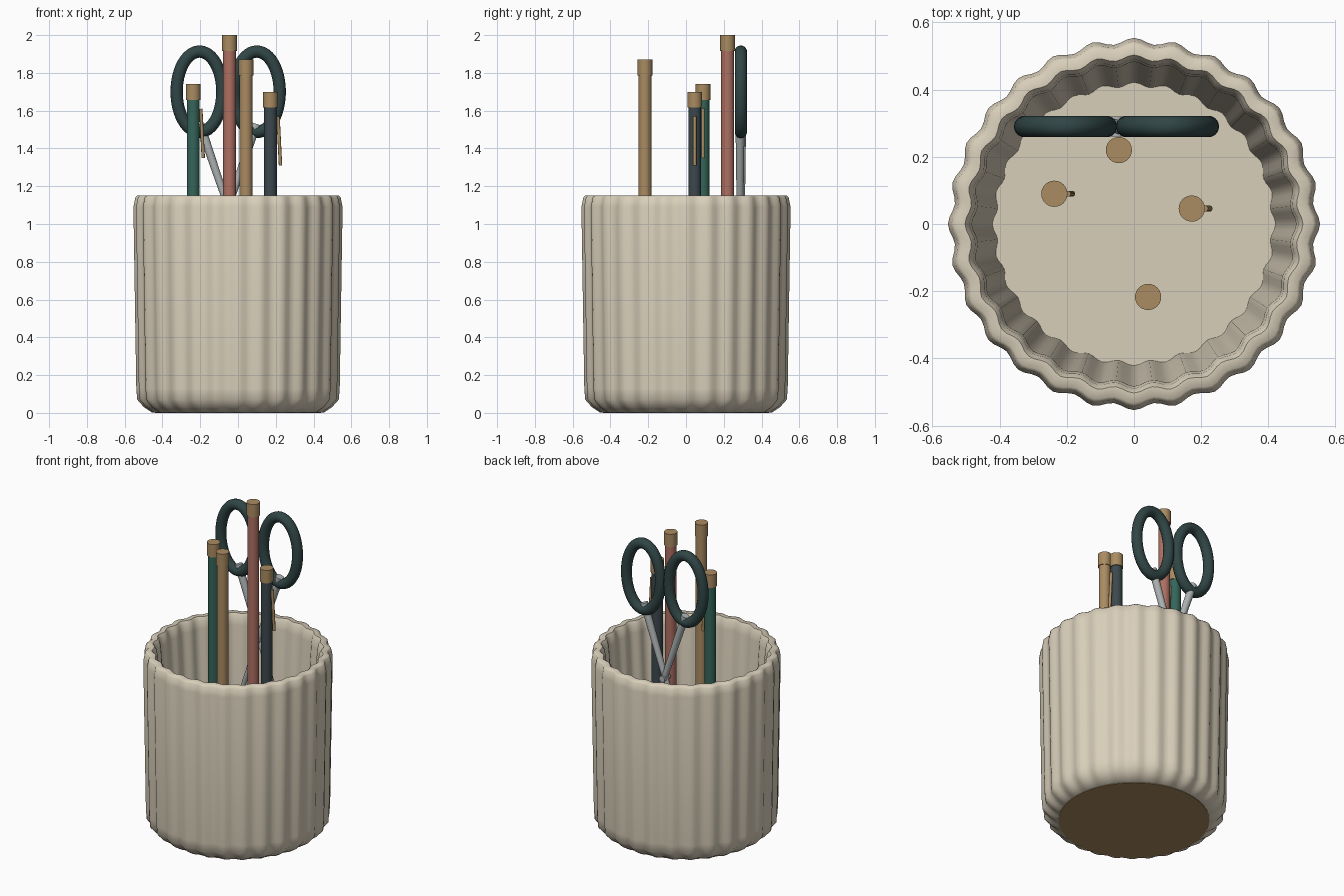
import bpy, bmesh, math
from math import sin, cos, pi
from mathutils import Vector

if "Cube" in bpy.data.objects:
    bpy.data.objects.remove(bpy.data.objects["Cube"])


def material(name, r, g, b):
    m = bpy.data.materials.new(name)
    m.use_nodes = True
    m.diffuse_color = (r, g, b, 1)
    m.node_tree.nodes["Principled BSDF"].inputs["Base Color"].default_value = (r, g, b, 1)
    return m


CREAM = material("cream ceramic", 0.69, 0.62, 0.49)
TAN = material("tan wood", 0.40, 0.26, 0.12)
GREEN = material("green lacquer", 0.035, 0.13, 0.10)
RED = material("terracotta lacquer", 0.42, 0.16, 0.12)
SLATE = material("slate lacquer", 0.045, 0.065, 0.075)
HANDLE = material("dark teal handle", 0.03, 0.06, 0.06)
STEEL = material("steel", 0.42, 0.45, 0.45)


def finish(name, bm, mat, angle=40):
    bmesh.ops.recalc_face_normals(bm, faces=bm.faces)
    me = bpy.data.meshes.new(name)
    bm.to_mesh(me)
    bm.free()
    ob = bpy.data.objects.new(name, me)
    bpy.context.collection.objects.link(ob)
    me.materials.append(mat)
    bpy.ops.object.select_all(action="DESELECT")
    ob.select_set(True)
    bpy.context.view_layer.objects.active = ob
    bpy.ops.object.shade_smooth_by_angle(angle=math.radians(angle))
    return ob


def rod(name, a, b, r, mat, r2=None, sides=24):
    """Cylinder or cone between two points."""
    a, b = Vector(a), Vector(b)
    bm = bmesh.new()
    bmesh.ops.create_cone(bm, cap_ends=True, segments=sides, radius1=r,
                          radius2=r if r2 is None else r2, depth=(b - a).length)
    turn = (b - a).to_track_quat("Z", "Y").to_matrix()
    bmesh.ops.rotate(bm, verts=bm.verts, matrix=turn)
    bmesh.ops.translate(bm, verts=bm.verts, vec=(a + b) / 2)
    return finish(name, bm, mat)


# Ribbed cup: a lathed wall profile whose radius ripples around the axis
RIBS, STEPS = 28, 6
PROFILE = [(0.45, 0.003), (0.49, 0.03), (0.525, 0.07), (0.53, 0.13), (0.545, 1.09),
           (0.535, 1.14), (0.525, 1.15), (0.495, 1.15), (0.482, 1.13), (0.475, 1.08),
           (0.415, 0.08)]
bm = bmesh.new()
rings = []
for r, z in PROFILE:
    ring = []
    for i in range(RIBS * STEPS):
        a = 2 * pi * i / (RIBS * STEPS)
        rr = r * (1 + 0.016 * cos(RIBS * a))
        ring.append(bm.verts.new((rr * cos(a), rr * sin(a), z)))
    rings.append(ring)
for low, high in zip(rings, rings[1:]):
    for i in range(len(low)):
        j = (i + 1) % len(low)
        bm.faces.new((low[i], low[j], high[j], high[i]))
bm.faces.new(rings[0])
bm.faces.new(rings[-1])
finish("ribbed_cup", bm, CREAM, 50)
rod("base_pad", (0, 0, 0), (0, 0, 0.02), 0.44, TAN, sides=64)

# Pencils and pens: a straight barrel with a wider end cap, two with a side clip
for name, x, y, top, mat, clip in (
        ("red_pencil", -0.045, 0.22, 2.0, RED, False),
        ("wood_pencil", 0.042, -0.217, 1.87, TAN, False),
        ("green_pen", -0.237, 0.09, 1.74, GREEN, True),
        ("slate_pen", 0.172, 0.046, 1.70, SLATE, True)):
    rod(name + "_barrel", (x, y, 0.09), (x, y, top - 0.07), 0.034, mat)
    rod(name + "_cap", (x, y, top - 0.083), (x, y, top), 0.039, TAN)
    if clip:
        rod(name + "_clip", (x + 0.04, y, top - 0.13), (x + 0.053, y, top - 0.39),
            0.009, TAN, sides=10)

# Scissors: two oval finger loops and two crossing blades
MID, Y = -0.052, 0.29
for side, label in ((-1, "right"), (1, "left")):
    bm = bmesh.new()
    n, m, tube = 48, 14, 0.0325
    loop = []
    for i in range(n):
        a = 2 * pi * i / n
        centre = Vector((MID + side * 0.152 + 0.121 * cos(a), Y, 1.70 + 0.213 * sin(a)))
        out = Vector((0.213 * cos(a), 0, 0.121 * sin(a))).normalized()
        loop.append([bm.verts.new(centre + tube * (out * cos(2 * pi * k / m)
                                                   + Vector((0, sin(2 * pi * k / m), 0))))
                     for k in range(m)])
    for i in range(n):
        for k in range(m):
            p, q, k2 = loop[i], loop[(i + 1) % n], (k + 1) % m
            bm.faces.new((p[k], q[k], q[k2], p[k2]))
    finish(label + "_finger_loop", bm, HANDLE, 60)
    rod(label + "_blade", (MID - side * 0.20, Y - side * 0.004, 0.50),
        (MID + side * 0.15, Y - side * 0.004, 1.53), 0.010, STEEL, r2=0.024, sides=16)
rod("scissor_pivot", (MID, Y - 0.03, 1.09), (MID, Y + 0.03, 1.09), 0.02, STEEL)
